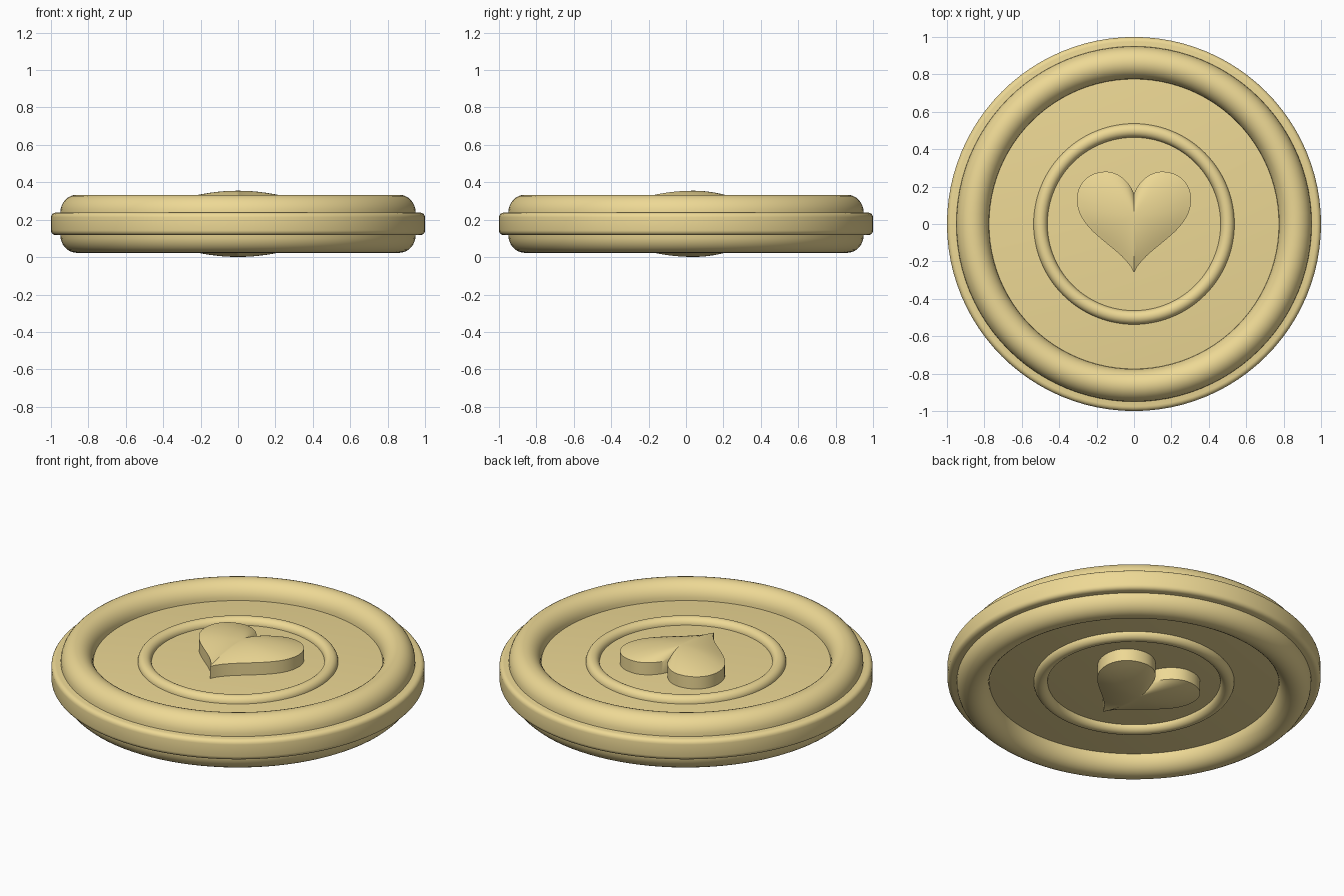
import bpy, bmesh, math
from mathutils import Vector
from mathutils.geometry import interpolate_bezier

if "Cube" in bpy.data.objects:
    bpy.data.objects.remove(bpy.data.objects["Cube"])

MID = 0.178          # height of the symmetry plane
FLOOR = 0.238        # height of the flat face
SEG = 96

gold = bpy.data.materials.new("gold")
gold.diffuse_color = (0.85, 0.69, 0.30, 1)
gold.use_nodes = True
gold.node_tree.nodes["Principled BSDF"].inputs["Base Color"].default_value = gold.diffuse_color


def finish(name, bm, mirror=True):
    bmesh.ops.recalc_face_normals(bm, faces=bm.faces)
    me = bpy.data.meshes.new(name)
    bm.to_mesh(me)
    bm.free()
    ob = bpy.data.objects.new(name, me)
    bpy.context.collection.objects.link(ob)
    me.materials.append(gold)
    ob.location.z = MID
    if mirror:
        m = ob.modifiers.new("both_sides", 'MIRROR')
        m.use_axis = (False, False, True)
        m.use_mirror_merge = False
    bpy.ops.object.select_all(action='DESELECT')
    ob.select_set(True)
    bpy.context.view_layer.objects.active = ob
    bpy.ops.object.shade_smooth_by_angle(angle=math.radians(35))
    return ob


def lathe(name, profile, mirror=True):
    bm = bmesh.new()
    vs = [bm.verts.new((r, 0, z - MID)) for r, z in profile]
    es = [bm.edges.new(p) for p in zip(vs, vs[1:])]
    bmesh.ops.spin(bm, geom=vs + es, cent=(0, 0, 0), axis=(0, 0, 1),
                   angle=math.tau, steps=SEG)
    bmesh.ops.remove_doubles(bm, verts=bm.verts, dist=1e-5)
    return finish(name, bm, mirror)


def half_round(r, width, height, z, n=16):
    return [(r + width * math.cos(math.pi * i / n),
             z + height * math.sin(math.pi * i / n)) for i in range(n + 1)]


# flat disc with rounded rim
B = 0.025
corner = [(1 - B + B * math.sin(a), FLOOR - B + B * math.cos(a))
          for a in (math.pi / 2 * i / 4 for i in range(5))]
lower = [(r, 2 * MID - z) for r, z in reversed(corner)]
lathe("disc", [(0, FLOOR)] + corner + lower + [(0, 2 * MID - FLOOR)], mirror=False)

# raised rings on both faces
lathe("outer_ring", half_round(0.8625, 0.0875, 0.095, FLOOR))
lathe("inner_ring", half_round(0.5, 0.037, 0.037, FLOOR))

# domed heart: outline from three bezier spans, mirrored across x
spans = [((0, .16), (.02, .22), (.08, .28), (.15, .28)),
         ((.15, .28), (.24, .28), (.305, .22), (.305, .13)),
         ((.305, .13), (.305, -.05), (.06, -.12), (0, -.26))]
half = []
for s in spans:
    p = interpolate_bezier(*[Vector((x, y, 0)) for x, y in s], 14)
    half += p[:-1]
half.append(Vector((0, -.26, 0)))
outline = half + [Vector((-p.x, p.y, 0)) for p in reversed(half[1:-1])]

c = Vector((0, 0.04, 0))
bm = bmesh.new()
rings = []
for k in range(1, 9):
    s = k / 8
    z = 0.355 - 0.045 * s * s - MID
    rings.append([bm.verts.new(c + (p - c) * s + Vector((0, 0, z))) for p in outline])
rings.append([bm.verts.new((p.x, p.y, FLOOR - MID)) for p in outline])
peak = bm.verts.new((c.x, c.y, 0.355 - MID))
n = len(outline)
for i in range(n):
    j = (i + 1) % n
    bm.faces.new((peak, rings[0][i], rings[0][j]))
    for a, b in zip(rings, rings[1:]):
        bm.faces.new((a[i], b[i], b[j], a[j]))
finish("heart", bm)
